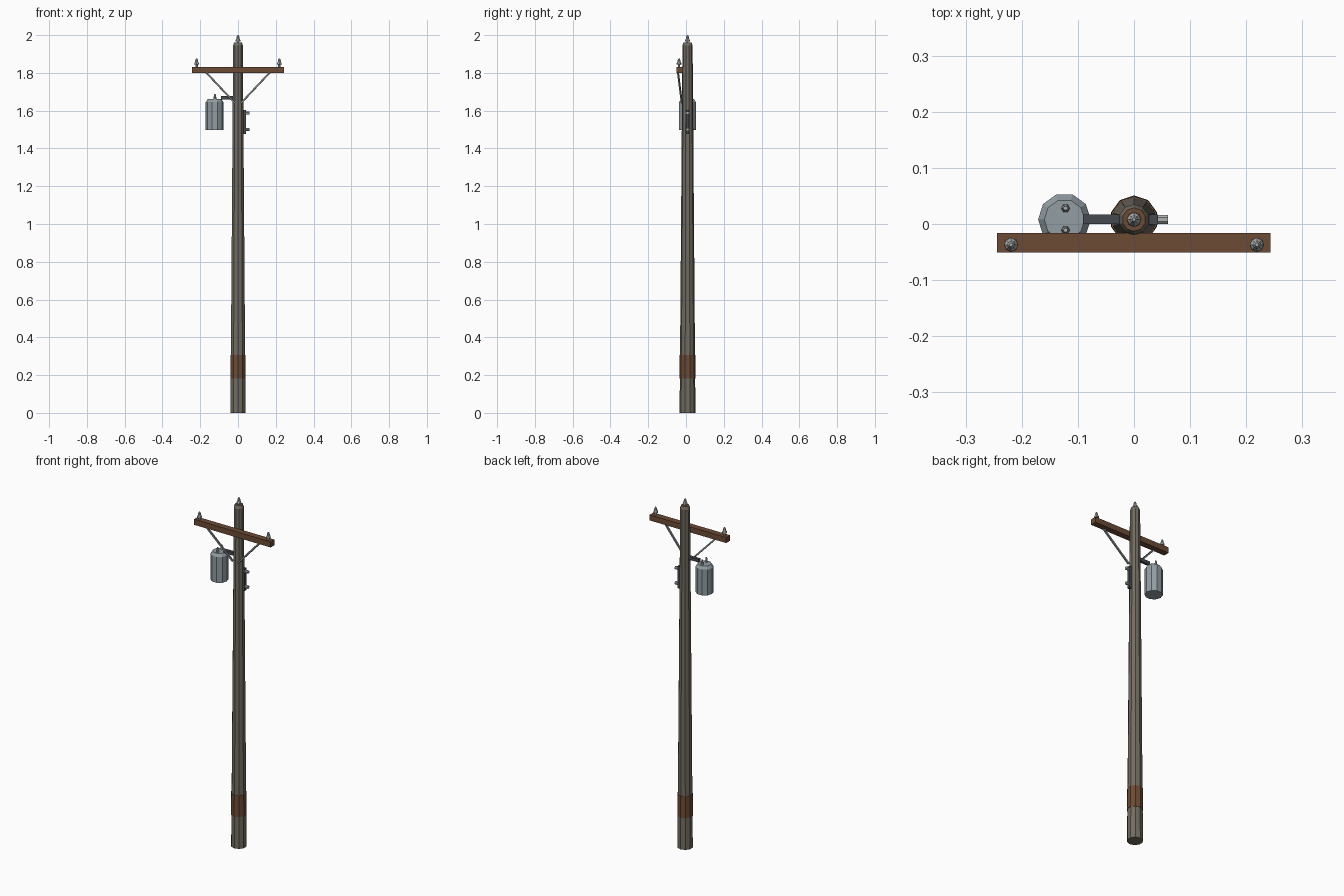
import bpy, bmesh, math
from mathutils import Vector, Matrix

if "Cube" in bpy.data.objects:
    bpy.data.objects.remove(bpy.data.objects["Cube"])

CY = 0.008  # pole axis in y


def mat(name, r, g, b):
    m = bpy.data.materials.new(name)
    m.diffuse_color = (r, g, b, 1)
    m.use_nodes = True
    m.node_tree.nodes["Principled BSDF"].inputs["Base Color"].default_value = m.diffuse_color
    return m


WOOD = mat("weathered wood", 0.17, 0.15, 0.12)
BROWN = mat("brown timber", 0.15, 0.07, 0.035)
TANK = mat("tank grey", 0.29, 0.34, 0.37)
DARK = mat("dark steel", 0.06, 0.068, 0.08)
STEEL = mat("galvanised steel", 0.22, 0.235, 0.25)
CERAMIC = mat("pale ceramic", 0.42, 0.44, 0.43)


def finish(bm, name, *mats):
    bmesh.ops.recalc_face_normals(bm, faces=bm.faces)
    me = bpy.data.meshes.new(name)
    bm.to_mesh(me)
    bm.free()
    ob = bpy.data.objects.new(name, me)
    bpy.context.collection.objects.link(ob)
    for m in mats:
        me.materials.append(m)
    return ob


def lathe(name, profile, loc, sides, material, start=0.0, axis='Z'):
    """Capped, flat-faced turned shape from (radius, height) pairs."""
    bm = bmesh.new()
    rings = []
    for r, h in profile:
        ring = []
        for i in range(sides):
            a = start + 2 * math.pi * i / sides
            ring.append(bm.verts.new((r * math.cos(a), r * math.sin(a), h)))
        rings.append(ring)
    for lo, hi in zip(rings, rings[1:]):
        for i in range(sides):
            j = (i + 1) % sides
            bm.faces.new((lo[i], lo[j], hi[j], hi[i]))
    bm.faces.new(rings[0][::-1])
    bm.faces.new(rings[-1])
    if axis == 'X':
        bm.transform(Matrix.Rotation(math.pi / 2, 4, 'Y'))
    bm.transform(Matrix.Translation(loc))
    return finish(bm, name, material)


def box(name, lo, hi, material):
    bm = bmesh.new()
    lo, hi = Vector(lo), Vector(hi)
    bmesh.ops.create_cube(bm, size=1)
    bm.transform(Matrix.Translation((lo + hi) / 2) @ Matrix.Diagonal((*(hi - lo), 1)))
    return finish(bm, name, material)


def bar(name, a, b, w, material):
    """Square bar between two points."""
    a, b = Vector(a), Vector(b)
    d = b - a
    bm = bmesh.new()
    bmesh.ops.create_cube(bm, size=1)
    bm.transform(Matrix.Translation((a + b) / 2) @ d.to_track_quat('Z', 'Y').to_matrix().to_4x4()
                 @ Matrix.Diagonal((w, w, d.length, 1)))
    return finish(bm, name, material)


# Tapered pole with chamfered top and exposed brown end grain
TURN = math.pi / 2
pole = lathe("pole", [(0.042, 0), (0.027, 1.945), (0.021, 1.962)], (0, CY, 0), 10, WOOD, TURN)
pole.data.materials.append(BROWN)
for p in pole.data.polygons:
    if p.center.z > 1.96 and p.normal.z > 0.9:
        p.material_index = 1

# Brown band near the ground
lathe("pole_band", [(0.0428, 0.182), (0.0418, 0.306)], (0, CY, 0), 10, BROWN, TURN)

# Crossarm
box("crossarm", (-0.244, -0.051, 1.80), (0.243, -0.016, 1.832), BROWN)

# Insulators on the arm ends and pole top
BELL = [(0.006, 0), (0.006, 0.013), (0.013, 0.014), (0.012, 0.022),
        (0.008, 0.030), (0.007, 0.038), (0.003, 0.047)]
for n, loc in (("left", (-0.219, -0.037, 1.83)), ("right", (0.219, -0.037, 1.83)),
               ("top", (0, CY, 1.953))):
    lathe("insulator_" + n, BELL, loc, 8, STEEL if n == "none" else CERAMIC)

# Diagonal braces
for n, s in (("left", -1), ("right", 1)):
    bar("brace_" + n, (s * 0.172, -0.043, 1.806), (s * 0.016, -0.022, 1.64), 0.009, STEEL)

# Transformer tank with chamfered lid and two bushings
lathe("transformer", [(0.047, 1.497), (0.047, 1.645), (0.036, 1.661)], (-0.124, CY, 0), 10, TANK)
for n, y in (("front", -0.011), ("back", 0.028)):
    lathe("bushing_" + n, [(0.008, 0), (0.007, 0.014), (0.004, 0.03)], (-0.122, y, 1.658), 6, CERAMIC)

# Bracket carrying the transformer
box("transformer_bracket", (-0.091, 0, 1.66), (-0.02, 0.017, 1.678), DARK)

# Side plate with two knobs
box("side_plate", (0.024, -0.001, 1.477), (0.043, 0.017, 1.604), DARK)
for n, z in (("lower", 1.50), ("upper", 1.587)):
    lathe("knob_" + n, [(0.009, 0.040), (0.009, 0.061)], (0, CY, z), 8, CERAMIC, math.pi / 8, 'X')
